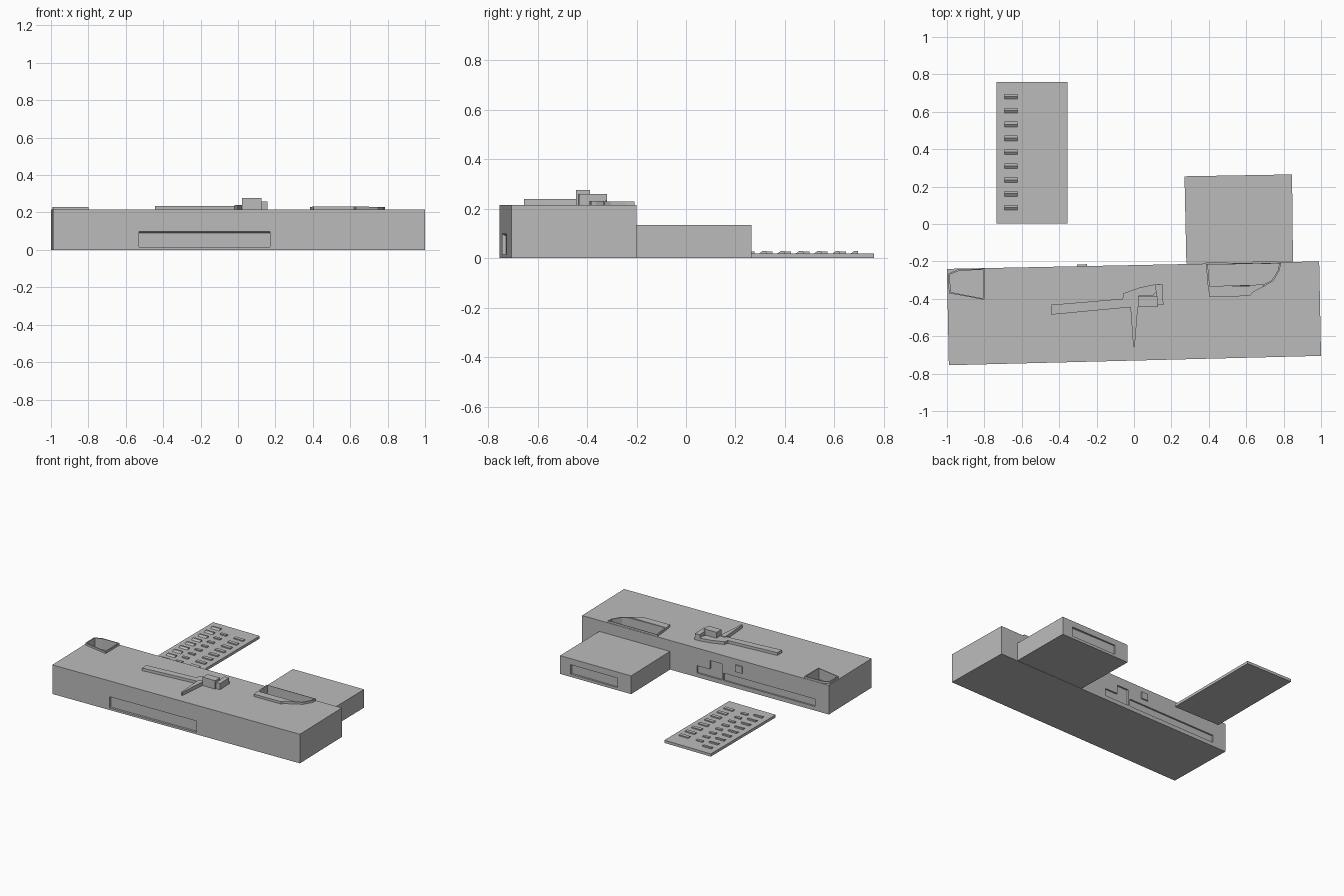
import bpy, bmesh
from mathutils import Vector

cube = bpy.data.objects.get("Cube")
if cube:
    bpy.data.objects.remove(cube, do_unlink=True)

grey = bpy.data.materials.new("light grey")
grey.use_nodes = True
grey.diffuse_color = (0.5, 0.5, 0.5, 1)
grey.node_tree.nodes["Principled BSDF"].inputs["Base Color"].default_value = (0.5, 0.5, 0.5, 1)

ROOF = 0.215


def front_y(x):
    return -0.73 + 0.025 * x


def back_y(x):
    return -0.22 + 0.02 * x


def prism(name, pts, z0, z1):
    """Extrude a plan outline from z0 to z1."""
    bm = bmesh.new()
    face = bm.faces.new([bm.verts.new((x, y, z0)) for x, y in pts])
    top = bmesh.ops.extrude_face_region(bm, geom=[face])["geom"]
    for v in top:
        if isinstance(v, bmesh.types.BMVert):
            v.co.z = z1
    bmesh.ops.recalc_face_normals(bm, faces=bm.faces)
    mesh = bpy.data.meshes.new(name)
    bm.to_mesh(mesh)
    bm.free()
    mesh.materials.append(grey)
    ob = bpy.data.objects.new(name, mesh)
    bpy.context.collection.objects.link(ob)
    return ob


def box(name, x0, x1, y0, y1, z0, z1):
    return prism(name, [(x0, y0), (x1, y0), (x1, y1), (x0, y1)], z0, z1)


def along(edge, x0, x1, inner, outer):
    """Plan strip that follows a slanted wall line."""
    return [(x0, edge(x0) + inner), (x1, edge(x1) + inner),
            (x1, edge(x1) + outer), (x0, edge(x0) + outer)]


def cut(ob, cutter):
    mod = ob.modifiers.new("cut", "BOOLEAN")
    mod.operation = "DIFFERENCE"
    mod.solver = "EXACT"
    mod.object = cutter
    cutter.hide_render = True
    bpy.context.view_layer.objects.active = ob
    bpy.ops.object.modifier_apply(modifier=mod.name)


def remove(ob):
    bpy.data.objects.remove(ob, do_unlink=True)


def shrink(pts, d):
    c = sum((Vector(p) for p in pts), Vector((0, 0))) / len(pts)
    return [tuple(Vector(p) + (c - Vector(p)).normalized() * d) for p in pts]


# Main hall and lower annex
hall = prism("main_hall", [(-0.99, -0.755), (1, -0.705), (0.99, -0.2), (-1, -0.24)], 0, ROOF)
annex = prism("rear_annex", [(0.28, -0.212), (0.85, -0.2), (0.845, 0.265), (0.27, 0.255)], 0, 0.135)

# Front recess with a sloped ceiling
cutter = prism("front_recess_cutter", along(front_y, -0.53, 0.17, -0.02, 0.016), 0.015, 0.108)
for v in cutter.data.vertices:
    if v.co.z > 0.1 and v.co.y > front_y(v.co.x):
        v.co.z = 0.09
cut(hall, cutter)
remove(cutter)

# Rear wall recesses: long slot, low step, tall step
for x0, x1, z0, z1 in [(-0.89, -0.15, 0.03, 0.085), (-0.137, -0.04, 0.03, 0.15),
                       (-0.045, 0.065, 0.03, 0.085)]:
    cutter = prism("rear_recess_cutter", along(back_y, x0, x1, -0.012, 0.02), z0, z1)
    cut(hall, cutter)
    remove(cutter)
prism("rear_wall_box", along(back_y, -0.305, -0.25, -0.01, 0.01), 0.125, 0.175)

# Annex rear recess
cutter = box("annex_recess_cutter", 0.38, 0.76, 0.247, 0.3, 0.02, 0.09)
cut(annex, cutter)
remove(cutter)

# Sunken roof courts with thin raised rims
courts = {
    "left_court": [(-0.99, -0.37), (-0.8, -0.405), (-0.8, -0.239), (-0.94, -0.242), (-0.992, -0.265)],
    "right_court": [(0.395, -0.335), (0.7, -0.33), (0.745, -0.305), (0.78, -0.245),
                    (0.785, -0.208), (0.385, -0.215)],
}
for name, outline in courts.items():
    rim = prism(name + "_rim", outline, ROOF, 0.23)
    cutter = prism(name + "_cutter", shrink(outline, 0.01), 0.15, 0.3)
    cut(hall, cutter)
    cut(rim, cutter)
    remove(cutter)
prism("right_court_terrace", [(0.405, -0.39), (0.62, -0.385), (0.635, -0.365), (0.7, -0.332),
                              (0.395, -0.335)], ROOF, 0.232)

# Roof ridge: long bar, elbow and tapered spike
prism("roof_bar", [(-0.445, -0.485), (-0.02, -0.445), (0.02, -0.44), (0.025, -0.385), (0.1, -0.385),
                   (0.155, -0.32), (0.1, -0.325), (0.03, -0.34), (-0.055, -0.37), (-0.062, -0.4),
                   (-0.445, -0.432)], ROOF, 0.235)
prism("roof_spike", [(-0.004, -0.655), (0.004, -0.655), (0.022, -0.43), (-0.02, -0.43)], ROOF, 0.24)
box("roof_tower", 0.022, 0.125, -0.445, -0.388, ROOF, 0.277)
prism("roof_side_tower", [(0.12, -0.435), (0.157, -0.432), (0.152, -0.32), (0.115, -0.325)], ROOF, 0.26)

# Detached ground slab with rows of blocks
box("ground_slab", -0.735, -0.355, 0.003, 0.76, 0, 0.02)
STEP = 0.0742
for i in range(9):
    y = 0.088 + i * STEP
    wedge = box("wedge_block", -0.692, -0.624, y - 0.014, y + 0.014, 0.02, 0.03)
    for v in wedge.data.vertices:
        if v.co.z > 0.025 and v.co.y < y:
            v.co.y += 0.014
    if i < 8:
        y += 0.027
        box("small_block", -0.585, -0.535, y - 0.01, y + 0.01, 0.02, 0.028)
        box("wide_block", -0.47, -0.395, y - 0.013, y + 0.013, 0.02, 0.028)
